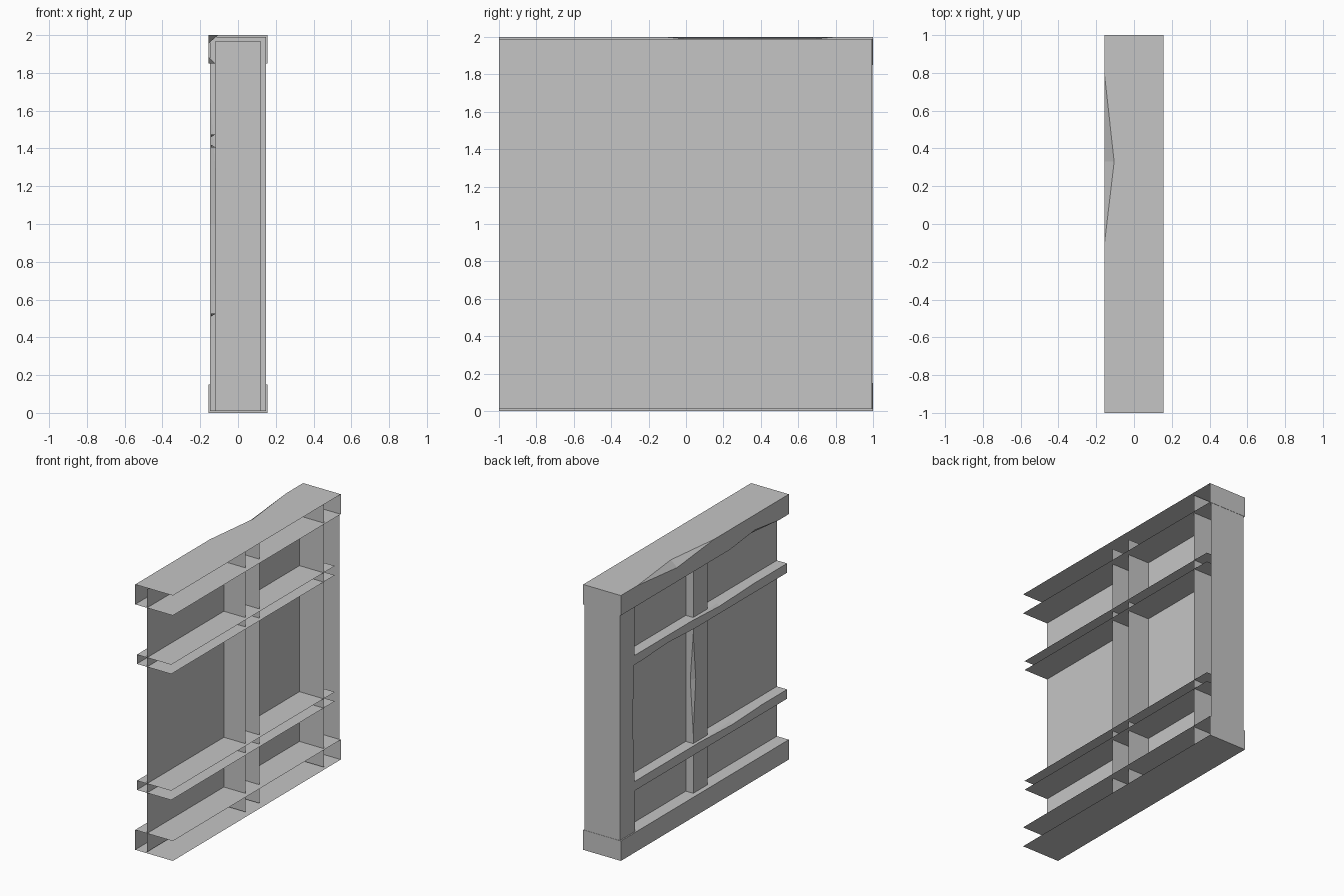
import bpy
import bmesh
from mathutils import Vector

cube = bpy.data.objects.get("Cube")
if cube:
    bpy.data.objects.remove(cube)

# One plain colour for the whole wall
grey = bpy.data.materials.new("plain grey")
grey.use_nodes = True
colour = (0.56, 0.56, 0.56, 1)
grey.diffuse_color = colour
grey.node_tree.nodes["Principled BSDF"].inputs["Base Color"].default_value = colour


def finish(name, bm):
    """Clean the mesh, turn its outside toward -x and link it."""
    bmesh.ops.remove_doubles(bm, verts=bm.verts, dist=0.0001)
    bmesh.ops.recalc_face_normals(bm, faces=bm.faces)
    if sum(f.normal.x * f.calc_area() for f in bm.faces) > 0:
        bmesh.ops.reverse_faces(bm, faces=bm.faces)
    mesh = bpy.data.meshes.new(name)
    bm.to_mesh(mesh)
    bm.free()
    mesh.materials.append(grey)
    bpy.context.collection.objects.link(bpy.data.objects.new(name, mesh))


def depth(dents, s):
    """Depth of wear (x, across) at position s along an edge."""
    for start, peak, end, dx, dc in dents:
        if start < s < end:
            t = (s - start) / (peak - start) if s <= peak else (end - s) / (end - peak)
            return dx * t, dc * t
    return 0, 0


def timber(name, axis, half, lo, hi, start, end, low_dents=(), high_dents=(), cap=False):
    """Three-sided timber, open toward +x, with worn outer edges."""
    stations = {start, end}
    for dent in (*low_dents, *high_dents):
        stations.update(dent[:3])
    bm = bmesh.new()
    previous = None
    for s in sorted(stations):
        lx, lc = depth(low_dents, s)
        hx, hc = depth(high_dents, s)
        profile = [(half, hi), (hx - half, hi), (-half, hi - hc),
                   (-half, lo + lc), (lx - half, lo), (half, lo)]
        ring = [bm.verts.new((x, s, c) if axis == "y" else (x, c, s)) for x, c in profile]
        if previous:
            for i in range(len(ring) - 1):
                bm.faces.new((previous[i], previous[i + 1], ring[i + 1], ring[i]))
        previous = ring
    if cap:
        bm.faces.new(previous)
    finish(name, bm)


# Thin infill panel
bm = bmesh.new()
bm.faces.new([bm.verts.new(Vector((-0.058, y, z)))
              for y, z in ((-1, 0.01), (0.995, 0.01), (0.995, 1.99), (-1, 1.99))])
finish("infill_panel", bm)

# Heavy top and bottom beams, closed at the back end
timber("top_beam", "y", 0.157, 1.85, 2, -1, 1,
       low_dents=[(-0.88, -0.6, -0.3, 0.035, 0.035)],
       high_dents=[(-0.11, 0.33, 0.8, 0.052, 0.045)], cap=True)
timber("bottom_beam", "y", 0.157, 0, 0.15, -1, 1, cap=True)

# Slim middle rails
timber("upper_rail", "y", 0.143, 1.405, 1.475, -1, 0.95,
       low_dents=[(0.1, 0.4, 0.75, 0.025, 0.015)],
       high_dents=[(-0.6, -0.2, 0.15, 0.025, 0.015)])
timber("lower_rail", "y", 0.143, 0.455, 0.525, -1, 0.95,
       high_dents=[(-0.7, -0.35, 0.05, 0.025, 0.015)])

# Upright posts
timber("centre_post", "z", 0.12, -0.085, 0.085, 0.01, 1.97,
       high_dents=[(0.6, 1, 1.35, 0.025, 0.03)])
timber("end_post", "z", 0.147, 0.815, 0.998, 0.01, 1.99,
       low_dents=[(0.35, 1, 1.68, 0.047, 0.03)])
